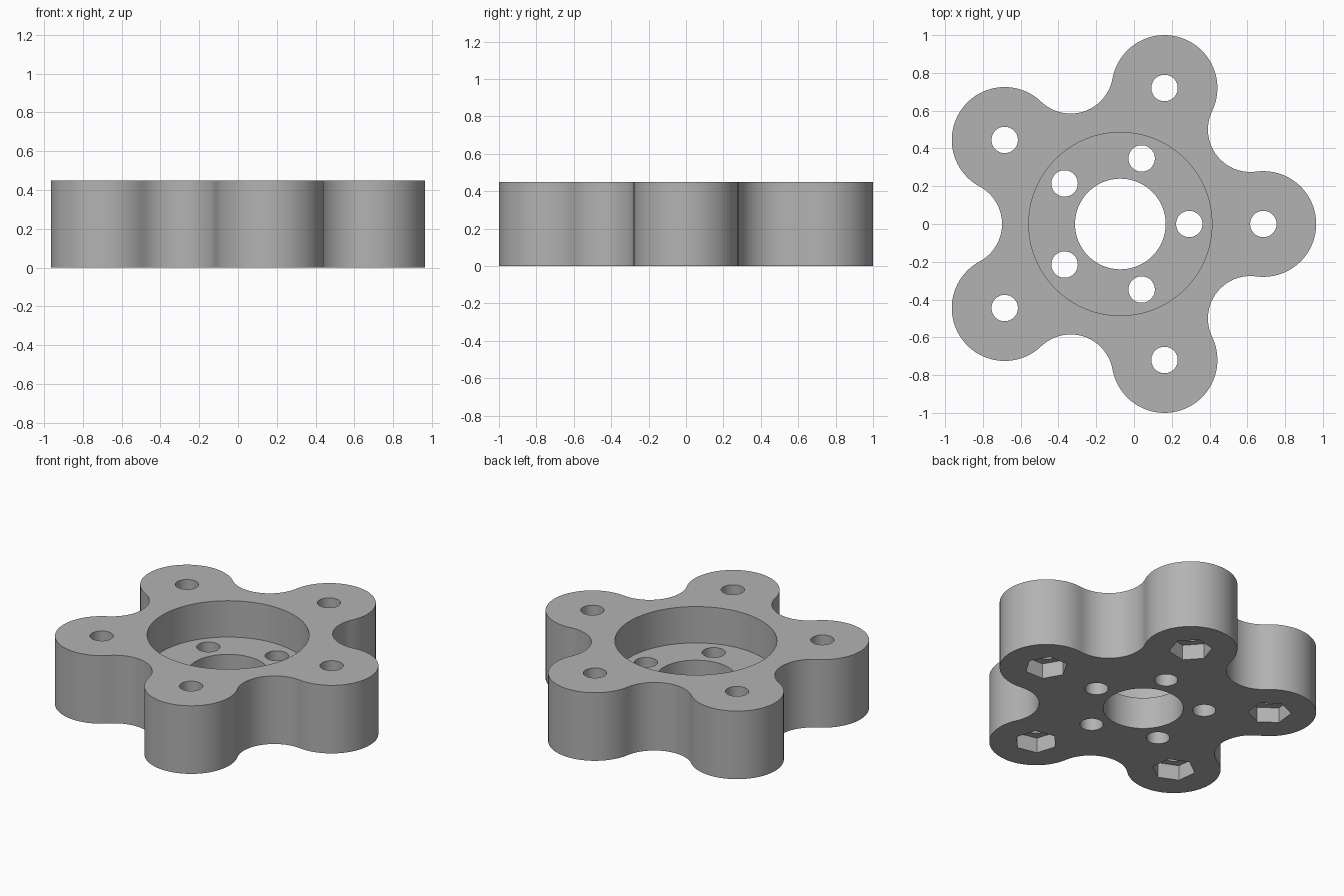
import bpy, bmesh
from math import pi, cos, sin, atan2, sqrt, radians

cube = bpy.data.objects.get("Cube")
if cube:
    bpy.data.objects.remove(cube, do_unlink=True)

ARMS = 5
STEP = 2 * pi / ARMS
HEIGHT = 0.45
LOBE_DIST, LOBE_R, VALLEY_R = 0.757, 0.28, 0.225
CENTER_X = -LOBE_DIST * (1 - cos(pi / ARMS)) / 2
FLOOR_Z = 0.21

grey = bpy.data.materials.new("plain grey")
grey.use_nodes = True
grey.diffuse_color = (0.45, 0.45, 0.45, 1)
grey.node_tree.nodes["Principled BSDF"].inputs["Base Color"].default_value = grey.diffuse_color


def prism(name, points, z0, z1):
    """Extrude a closed outline between two heights."""
    bm = bmesh.new()
    base = bm.faces.new([bm.verts.new((x, y, z0)) for x, y in points])
    side = bmesh.ops.extrude_face_region(bm, geom=[base])["geom"]
    top = [v for v in side if isinstance(v, bmesh.types.BMVert)]
    bmesh.ops.translate(bm, verts=top, vec=(0, 0, z1 - z0))
    bmesh.ops.recalc_face_normals(bm, faces=bm.faces)
    mesh = bpy.data.meshes.new(name)
    bm.to_mesh(mesh)
    bm.free()
    mesh.materials.append(grey)
    obj = bpy.data.objects.new(name, mesh)
    bpy.context.collection.objects.link(obj)
    return obj


def arc(dist, angle, r, start, end, n):
    """Arc points about a centre at the given polar position."""
    cx, cy = CENTER_X + dist * cos(angle), dist * sin(angle)
    turns = [start + (end - start) * i / n for i in range(n)]
    return [(cx + r * cos(t), cy + r * sin(t)) for t in turns]


def cut(body, dist, angle, r, z0, z1, sides=48):
    """Remove a prism with a corner pointing outward from the hub."""
    cutter = prism("cutter", arc(dist, angle, r, angle, angle + 2 * pi, sides), z0, z1)
    cutter.hide_render = True
    mod = body.modifiers.new("cut", "BOOLEAN")
    mod.operation, mod.solver, mod.object = "DIFFERENCE", "EXACT", cutter
    bpy.context.view_layer.objects.active = body
    bpy.ops.object.modifier_apply(modifier=mod.name)
    bpy.data.objects.remove(cutter, do_unlink=True)


# Outline: five round lobes joined by tangent hollows
half = STEP / 2
reach = LOBE_R + VALLEY_R
valley_dist = LOBE_DIST * cos(half) + sqrt(reach ** 2 - (LOBE_DIST * sin(half)) ** 2)
swing = atan2(valley_dist * sin(half), valley_dist * cos(half) - LOBE_DIST)
outline = []
for i in range(ARMS):
    a = i * STEP
    outline += arc(LOBE_DIST, a, LOBE_R, a - swing, a + swing, 40)
    outline += arc(valley_dist, a + half, VALLEY_R,
                   a + swing + pi, a + STEP - swing + pi, 24)
hub = prism("five_lobed_hub", outline, 0, HEIGHT)

# Central recess and bore
cut(hub, 0, 0, 0.485, FLOOR_Z, HEIGHT + 0.1, 80)
cut(hub, 0, 0, 0.24, -0.1, HEIGHT, 64)

# Bolt holes, with hexagonal nut pockets underneath the lobes
for i in range(ARMS):
    a = i * STEP
    cut(hub, 0.365, a, 0.07, -0.1, HEIGHT, 32)
    cut(hub, LOBE_DIST, a, 0.07, -0.1, HEIGHT + 0.1, 32)
    cut(hub, LOBE_DIST, a, 0.13, -0.1, 0.1, 6)

bpy.ops.object.select_all(action="DESELECT")
hub.select_set(True)
bpy.context.view_layer.objects.active = hub
bpy.ops.object.shade_smooth_by_angle(angle=radians(30))
